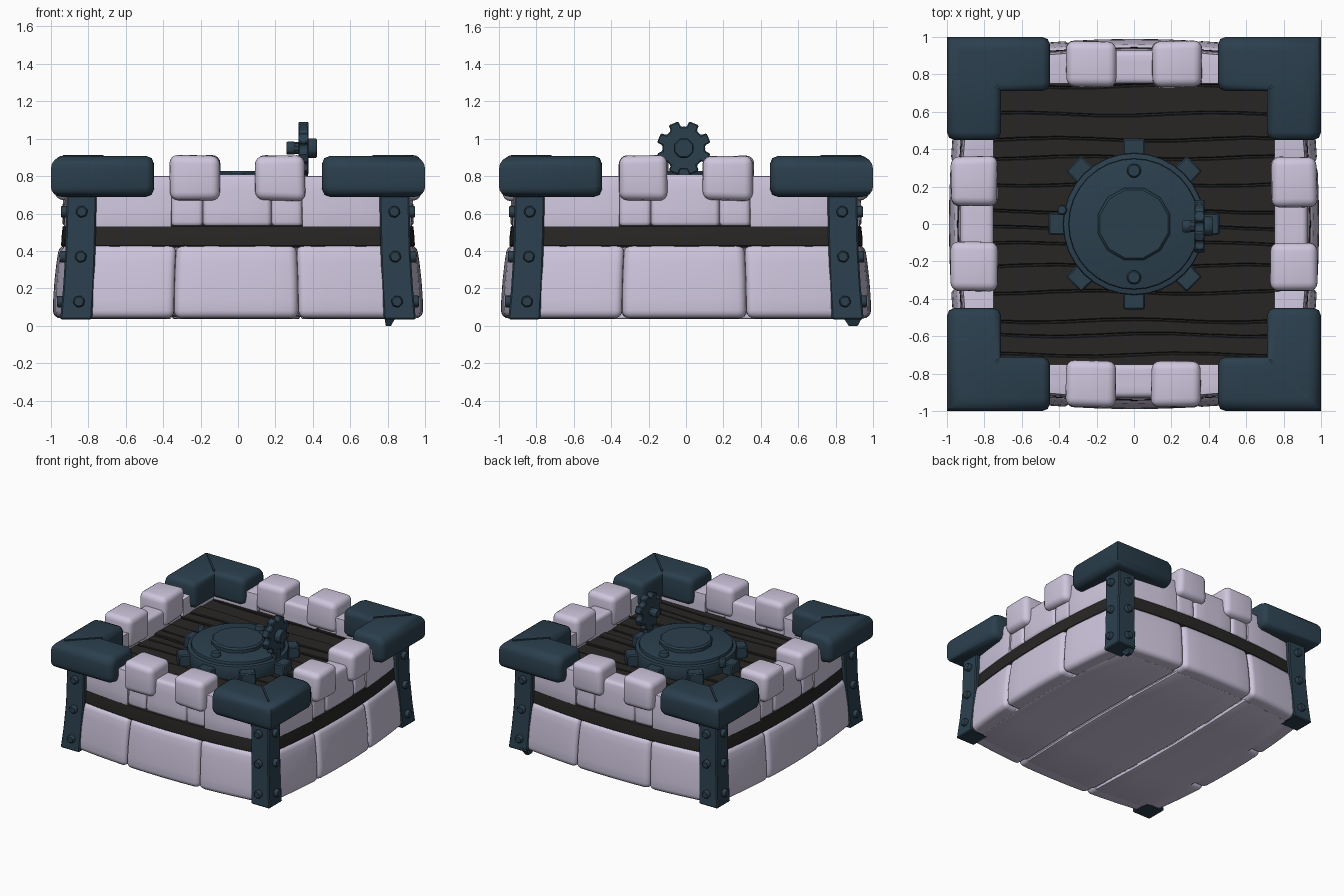
import bpy, bmesh, math, random
from mathutils import Matrix, Vector

if "Cube" in bpy.data.objects:
    bpy.data.objects.remove(bpy.data.objects["Cube"])

random.seed(4)


def mat(name, r, g, b):
    m = bpy.data.materials.new(name)
    m.diffuse_color = (r, g, b, 1)
    m.use_nodes = True
    m.node_tree.nodes["Principled BSDF"].inputs["Base Color"].default_value = m.diffuse_color
    return m


STONE = mat("pale_lilac_stone", 0.62, 0.565, 0.725)
METAL = mat("dark_teal_metal", 0.024, 0.050, 0.075)
WOOD = mat("charcoal_wood", 0.0205, 0.0195, 0.0185)


def finish(name, bm, material, bevel=0.0, segs=3, angle=35):
    """Round the hard edges, then turn the bmesh into a shaded object."""
    bmesh.ops.recalc_face_normals(bm, faces=bm.faces)
    if bevel:
        hard = [e for e in bm.edges if e.is_manifold and e.calc_face_angle() > math.radians(40)]
        bmesh.ops.bevel(bm, geom=hard, offset=bevel, segments=segs, profile=0.5,
                        affect='EDGES', clamp_overlap=True)
    me = bpy.data.meshes.new(name)
    bm.to_mesh(me)
    bm.free()
    me.materials.append(material)
    ob = bpy.data.objects.new(name, me)
    bpy.context.collection.objects.link(ob)
    bpy.ops.object.select_all(action='DESELECT')
    ob.select_set(True)
    bpy.context.view_layer.objects.active = ob
    bpy.ops.object.shade_smooth_by_angle(angle=math.radians(angle))
    return ob


def box(x0, x1, y0, y1, z0, z1, cuts=0):
    bm = bmesh.new()
    bmesh.ops.create_cube(bm, size=1)
    if cuts:
        bmesh.ops.subdivide_edges(bm, edges=bm.edges[:], cuts=cuts, use_grid_fill=True)
    for v in bm.verts:
        v.co = Vector((x0 + (v.co.x + .5) * (x1 - x0), y0 + (v.co.y + .5) * (y1 - y0),
                       z0 + (v.co.z + .5) * (z1 - z0)))
    return bm


def bulge(bm, low, high, z0, z1):
    """Bow the sides of a unit square outwards; low / high = half width at z0 / z1."""
    for v in bm.verts:
        u, w = v.co.x, v.co.y
        t = (v.co.z - z0) / (z1 - z0)
        k = low + (high - low) * t * t
        v.co.x = u * k * (1 - 0.075 * w * w)
        v.co.y = w * k * (1 - 0.075 * u * u)


def prism(pts, z0, z1):
    bm = bmesh.new()
    f = bm.faces.new([bm.verts.new((x, y, z0)) for x, y in pts])
    r = bmesh.ops.extrude_face_region(bm, geom=[f])
    for v in r["geom"]:
        if isinstance(v, bmesh.types.BMVert):
            v.co.z = z1
    return bm


def ngon(r, n, turn=0.0):
    return [(r * math.cos(turn + i * math.tau / n), r * math.sin(turn + i * math.tau / n))
            for i in range(n)]


def gear(root, tip, teeth, half, turn):
    """Outline of a cog: flat teeth with arcs between them; half = half tooth width."""
    pts = []
    for i in range(teeth):
        a = turn + i * math.tau / teeth
        d, e = math.asin(half / root), math.asin(half * 0.95 / tip)
        for r, b in ((root, -d), (tip, -e), (tip, e), (root, d), (root, math.pi / teeth)):
            pts.append((r * math.cos(a + b), r * math.sin(a + b)))
    return pts


def spin(bm, i):
    bm.transform(Matrix.Rotation(i * math.pi / 2, 4, 'Z'))
    return bm


def rounded_rect(d0, d1, z0, z1, corners, n=4):
    """Rounded rectangle; corners = radii at (d0,z0), (d1,z0), (d1,z1), (d0,z1)."""
    pts = []
    for i, (r, d, z) in enumerate(zip(corners, (d0, d1, d1, d0), (z0, z0, z1, z1))):
        cd, cz = d + (r if d == d0 else -r), z + (r if z == z0 else -r)
        for k in range(n + 1):
            a = math.pi + (i + k / n) * math.pi / 2
            pts.append((cd + r * math.cos(a), cz + r * math.sin(a)))
    return pts


# Lower stones: three by three bowed blocks
S = (-1, -0.37, 0.35, 1)
for i in range(3):
    for j in range(3):
        bm = box(S[i], S[i + 1], S[j], S[j + 1], 0.04, 0.435, 3)
        bulge(bm, 0.99, 0.955, 0.04, 0.435)
        finish("lower_stone", bm, STONE, 0.042, 4)
    # long underside slabs
    bm = box(max(S[i], -.9) + .012, min(S[i + 1], .9) - .012, -.9, .9, 0.036, 0.1, 3)
    bulge(bm, 0.985, 0.98, 0.036, 0.1)
    finish("underside_slab", bm, STONE, 0.012, 2)

# Dark wooden band and the core behind it
bm = box(-1, 1, -1, 1, 0.42, 0.54, 7)
bulge(bm, 0.945, 0.935, 0.42, 0.54)
finish("wood_band", bm, WOOD, 0.01, 1)
finish("floor_core", box(-.8, .8, -.8, .8, .5, .64), WOOD)

# Floor planks running along x, with uneven widths and wavy edges
y = -0.79
while y < 0.77:
    y1 = min(y + random.uniform(0.07, 0.16), 0.79)
    bm = box(-0.8, 0.8, y + 0.004, y1 - 0.004, 0.62, 0.658 + random.uniform(-0.007, 0.007), 7)
    for v in bm.verts:
        v.co.y += 0.009 * math.sin(6 * v.co.x + 9 * v.co.y)
    finish("floor_plank", bm, WOOD, 0.005, 1)
    y = y1

# Parapet on four sides: upper stones and merlons
for side in range(4):
    for u0, u1, inner, top in ((-.95, -.41, .75, .80), (-.41, -.215, .76, .79),
                               (-.215, .205, .75, .81), (.205, .395, .76, .79),
                               (.395, .95, .75, .80)):
        bm = box(u0, u1, -1, -.8, 0.53, top, 2)
        back = [v for v in bm.verts if v.co.y > -.801]
        bulge(bm, 0.94, 0.925, 0.53, top)
        for v in back:  # straight inner face
            v.co.y = -inner
        finish("upper_stone", spin(bm, side), STONE, 0.026)
    for u in (-0.23, 0.225):
        bm = box(u - .133, u + .133, -.978, -.73, .67, .91)
        for v in bm.verts:
            v.co += Vector([random.uniform(-.006, .006) for _ in range(3)])
        finish("merlon", spin(bm, side), STONE, 0.045, 4)

# Corners: cap, flared post and bolts
for c in range(4):
    # rounded cap swept round the corner with a mitre
    prof = rounded_rect(0, 0.29, 0.69, 0.908, (0.055, 0.035, 0.045, 0.07))
    mid_d, mid_z = 0.145, 0.80
    bm = bmesh.new()
    mitre = [bm.verts.new((1 - d, 1 - d, z)) for d, z in prof]
    for flip in (False, True):
        rings = [mitre]
        for u, inset in ((0.49, 0), (0.461, 0.012), (0.45, 0.04)):
            ring = []
            for d, z in prof:
                dd = d + (mid_d - d) * inset / 0.145
                zz = z + (mid_z - z) * inset / 0.11
                ring.append(bm.verts.new((1 - dd, u, zz) if flip else (u, 1 - dd, zz)))
            rings.append(ring)
        for a, b in zip(rings, rings[1:]):
            for k in range(len(a)):
                m = (k + 1) % len(a)
                bm.faces.new((a[k], a[m], b[m], b[k]))
        bm.faces.new(rings[-1])
    finish("corner_cap", spin(bm, c), METAL, angle=50)
    # raised mitre seam over the top of the cap
    bm = box(0.725, 0.93, -0.007, 0.007, 0.8, 0.914)
    bm.transform(Matrix.Rotation(math.pi / 4, 4, 'Z') @ Matrix.Scale(math.sqrt(2), 4, (1, 0, 0)))
    finish("cap_seam", spin(bm, c), METAL)

    # post, flaring out towards the foot
    bm = bmesh.new()
    rings = []
    for z, lo, hi in ((0.035, .78, .95), (0.2, .77, .935), (0.4, .762, .922), (0.72, .755, .915)):
        rings.append([bm.verts.new((p, q, z)) for p, q in ((lo, lo), (hi, lo), (hi, hi), (lo, hi))])
    for a, b in zip(rings, rings[1:]):
        for k in range(4):
            bm.faces.new((a[k], a[(k + 1) % 4], b[(k + 1) % 4], b[k]))
    bm.faces.new(rings[0])
    bm.faces.new(rings[-1])
    finish("corner_post", spin(bm, c), METAL, 0.008, 1)

    # hexagonal bolts on both outer faces
    for z, u, face in ((0.13, .85, .938), (0.37, .84, .923), (0.61, .835, .917)):
        for flip in (False, True):
            bm = prism(ngon(0.034, 6, 0.3), -0.02, 0.03)
            if flip:
                bm.transform(Matrix.Translation((u, face, z)) @ Matrix.Rotation(-math.pi / 2, 4, 'X'))
            else:
                bm.transform(Matrix.Translation((face, u, z)) @ Matrix.Rotation(math.pi / 2, 4, 'Y'))
            finish("bolt", spin(bm, c), METAL, 0.007, 1)

# Small pointed peg under the back right post
bm = box(.78, .85, .83, .95, 0.0, 0.06)
for v in bm.verts:
    if v.co.z < 0.03:
        v.co.x = 0.79 + (v.co.x - .78) * 0.4
        v.co.y = 0.87 + (v.co.y - .83) * 0.4
finish("foot_peg", bm, METAL)

# Large flat cog on the floor
finish("large_cog", prism(gear(0.37, 0.46, 8, 0.06, 0), 0.64, 0.74), METAL, 0.008, 1)
finish("cog_disk", prism(ngon(0.38, 32), 0.64, 0.765), METAL, 0.012, 2)
finish("cog_ring", prism(ngon(0.35, 32), 0.74, 0.79), METAL, 0.01, 2)
finish("cog_hub", prism(ngon(0.20, 12, 0.26), 0.77, 0.828), METAL, 0.012, 1)
for y in (-0.285, 0.285):
    bm = prism(ngon(0.04, 8), 0.77, 0.818)
    bm.transform(Matrix.Translation((0, y, 0)))
    finish("cog_bolt", bm, METAL, 0.008, 1)
bm = prism(ngon(0.03, 6), 0.72, 0.79)
bm.transform(Matrix.Translation((-0.385, 0.075, 0)))
finish("cog_side_bolt", bm, METAL, 0.006, 1)

# Small upright cog with axle and nuts
AXLE = Matrix.Translation((0.35, -0.012, 0.95)) @ Matrix.Rotation(math.pi / 2, 4, 'Y')
for name, pts, a, b in (("small_cog", gear(0.115, 0.146, 8, 0.029, math.pi / 8), -0.028, 0.028),
                        ("small_cog_axle", ngon(0.032, 10), -0.07, 0.06),
                        ("small_cog_outer_nut", ngon(0.056, 8, 0.39), 0.02, 0.072),
                        ("small_cog_inner_nut", ngon(0.038, 6), -0.09, -0.045)):
    bm = prism(pts, a, b)
    bm.transform(AXLE)
    finish(name, bm, METAL, 0.006, 1)
# foot that holds the upright cog on the large one
finish("small_cog_mount", box(0.325, 0.375, -0.045, 0.025, 0.72, 0.87), METAL, 0.008, 1)
